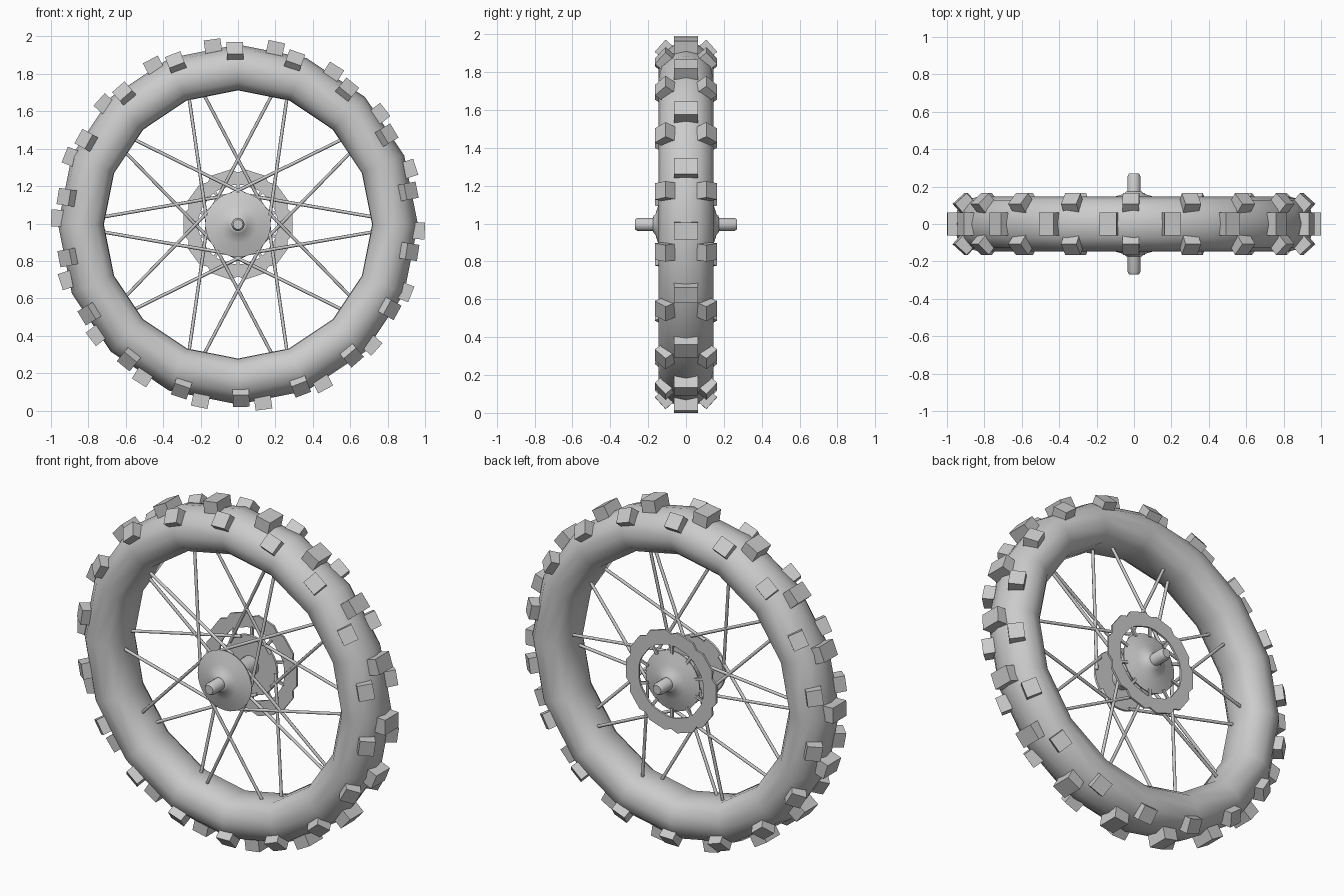
import bpy, bmesh
from math import sin, cos, pi, radians
from mathutils import Vector, Matrix

cube = bpy.data.objects.get("Cube")
if cube:
    bpy.data.objects.remove(cube, do_unlink=True)

CENTRE = Vector((0, 0, 0.995))

grey = bpy.data.materials.new("plain_grey")
grey.use_nodes = True
grey.diffuse_color = (0.6, 0.6, 0.6, 1)
grey.node_tree.nodes["Principled BSDF"].inputs["Base Color"].default_value = (0.6, 0.6, 0.6, 1)


def finish(name, bm, smooth=50):
    """Turn a bmesh into a named object placed on the wheel centre."""
    bmesh.ops.recalc_face_normals(bm, faces=bm.faces)
    mesh = bpy.data.meshes.new(name)
    bm.to_mesh(mesh)
    bm.free()
    mesh.materials.append(grey)
    obj = bpy.data.objects.new(name, mesh)
    obj.location = CENTRE
    bpy.context.collection.objects.link(obj)
    bpy.ops.object.select_all(action='DESELECT')
    obj.select_set(True)
    bpy.context.view_layer.objects.active = obj
    bpy.ops.object.shade_smooth_by_angle(angle=radians(smooth))
    return obj


def polar(r, angle, y=0.0):
    """Point on the wheel, with the angle measured clockwise from the top."""
    return Vector((r * sin(angle), y, r * cos(angle)))


def lathe(name, profile, segments, closed=False):
    """Revolve (radius, y) points around the axle."""
    bm = bmesh.new()
    rings = [[bm.verts.new(polar(r, 2 * pi * i / segments, y)) for r, y in profile]
             for i in range(segments)]
    n = len(profile)
    for i in range(segments):
        a, b = rings[i], rings[(i + 1) % segments]
        for j in range(n if closed else n - 1):
            k = (j + 1) % n
            bm.faces.new((a[j], a[k], b[k], b[j]))
    if not closed:
        for j in (0, n - 1):
            bm.faces.new([ring[j] for ring in rings])
    return finish(name, bm)


# Tyre: rounded section, sixteen segments
half = [(0.72, 0.07), (0.76, 0.122), (0.83, 0.146), (0.90, 0.128), (0.945, 0.075)]
section = [(0.717, 0)] + half + [(0.962, 0)] + [(r, -y) for r, y in reversed(half)]
lathe("tyre", section, 16, closed=True)


# Tread blocks: one centre row and two tilted shoulder rows
def tread_row(name, start, r, y, tilt, size):
    bm = bmesh.new()
    for i in range(18):
        a = radians(start + 20 * i)
        place = (Matrix.Rotation(a, 4, 'Y') @ Matrix.Translation((0, y, r))
                 @ Matrix.Rotation(radians(tilt), 4, 'X') @ Matrix.Diagonal((*size, 1)))
        bmesh.ops.create_cube(bm, size=1, matrix=place)
    finish(name, bm, 30)


tread_row("centre_tread_blocks", -8, 0.964, 0, 0, (0.09, 0.125, 0.07))
for side, label in ((-1, "front"), (1, "back")):
    tread_row(label + "_tread_blocks", -1, 0.922, 0.112 * side, -48 * side,
              (0.088, 0.085, 0.065))

# Axle and hub barrel
lathe("axle", [(0.026, -0.27), (0.035, -0.255), (0.035, 0.255), (0.026, 0.27)], 16)
lathe("hub_barrel", [(0.055, -0.13), (0.055, 0.13)], 16)

# Conical hub flanges with collars
for side, label in ((-1, "front"), (1, "back")):
    cone = [(0.05, 0.115), (0.172, 0.115), (0.175, 0.124), (0.1, 0.147),
            (0.052, 0.162), (0.045, 0.172), (0.034, 0.174)]
    lathe(label + "_hub_flange", [(r, y * side) for r, y in cone], 32)

# Brake disc: scalloped ring with short arms to the back flange
bm = bmesh.new()
LOBES = 10
outline = []
for i in range(LOBES):
    a = 2 * pi * (i + 0.5) / LOBES
    outline += [(a - 0.18, 0.297), (a + 0.18, 0.297), (a + pi / LOBES, 0.278)]
loops = []
for y in (0.127, 0.139):
    outer = [bm.verts.new(polar(r, a, y)) for a, r in outline]
    inner = [bm.verts.new(polar(0.212, a, y)) for a, r in outline]
    loops.append((outer, inner))
(o0, i0), (o1, i1) = loops
count = len(outline)
for i in range(count):
    j = (i + 1) % count
    for p, q in ((o0, i0), (o1, i1), (o0, o1), (i0, i1)):
        bm.faces.new((p[i], p[j], q[j], q[i]))
for i in range(LOBES):
    place = (Matrix.Rotation(2 * pi * i / LOBES, 4, 'Y')
             @ Matrix.Translation((0, 0.13, 0.19)) @ Matrix.Diagonal((0.016, 0.01, 0.06, 1)))
    bmesh.ops.create_cube(bm, size=1, matrix=place)
finish("brake_disc", bm, 30)

# Spokes: ten pairs, each pair fanning out to opposite hub flanges
bm = bmesh.new()
for k in range(10):
    middle = radians(18 + 36 * k)
    for turn in (-1, 1):
        side = turn if k % 2 else -turn
        rim = polar(0.722, middle + turn * radians(3.2), 0.03 * side)
        hub = polar(0.165, middle + turn * radians(70), 0.112 * side)
        along = hub - rim
        place = (Matrix.Translation((rim + hub) / 2)
                 @ along.to_track_quat('Z', 'Y').to_matrix().to_4x4())
        bmesh.ops.create_cone(bm, cap_ends=True, segments=8, radius1=0.009,
                              radius2=0.009, depth=along.length, matrix=place)
finish("spokes", bm)
